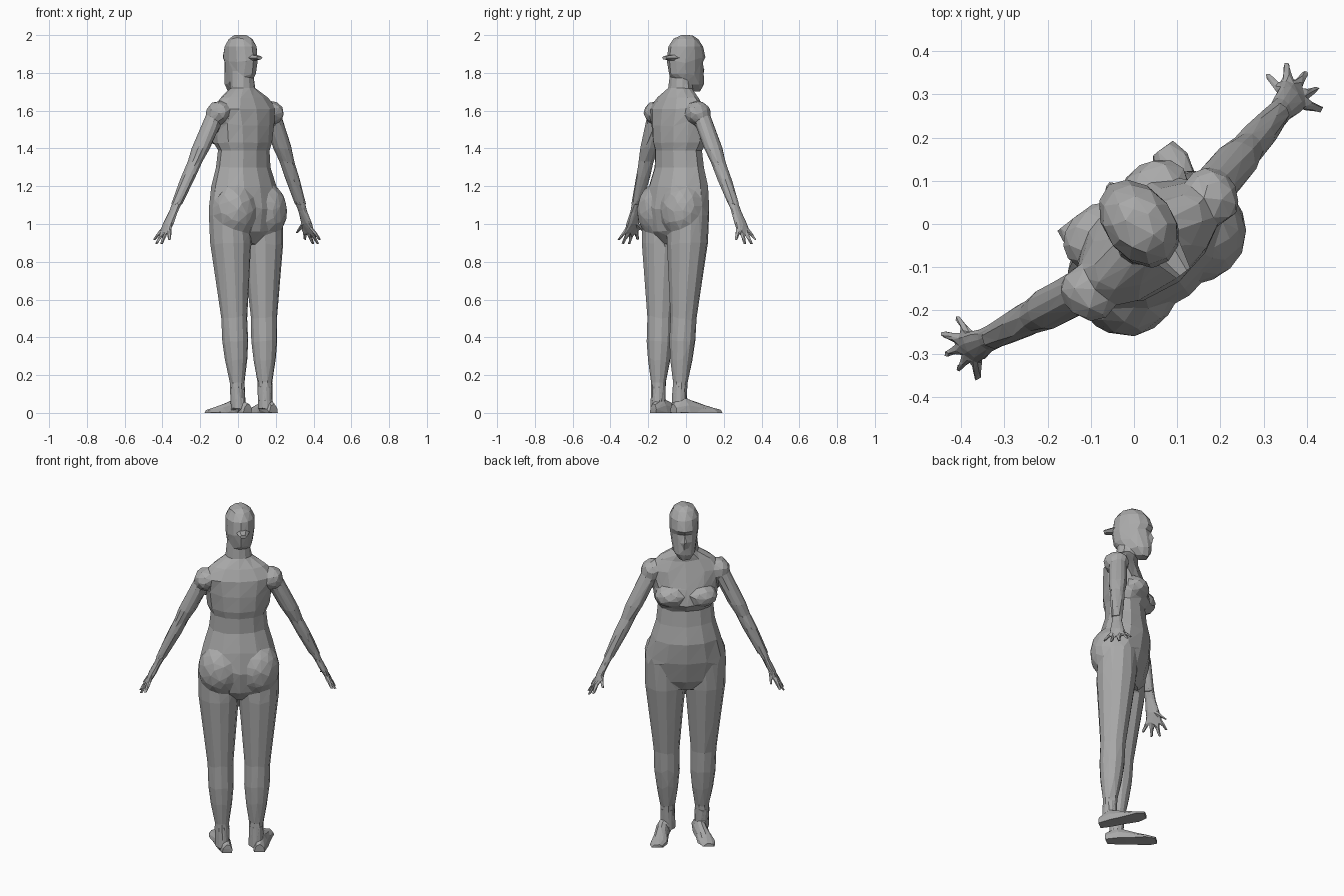
import bpy, bmesh, math
from mathutils import Vector, Matrix

default_cube = bpy.data.objects.get("Cube")
if default_cube:
    bpy.data.objects.remove(default_cube, do_unlink=True)

ACROSS, FORWARD, UP = Matrix.Identity(3)
TURN = math.radians(38)  # the figure stands turned, facing back left

grey = bpy.data.materials.new("plain grey")
grey.use_nodes = True
grey.diffuse_color = (0.4, 0.4, 0.4, 1)
shader = grey.node_tree.nodes["Principled BSDF"]
shader.inputs["Base Color"].default_value = grey.diffuse_color


def loft(bm, sections, u=ACROSS, v=FORWARD, sides=12):
    """Skin through ellipses, each a centre and its half widths on u and v."""
    rings = []
    for centre, half_u, half_v in sections:
        ring = []
        for step in range(sides):
            angle = math.tau * step / sides
            point = Vector(centre) + u * half_u * math.cos(angle) + v * half_v * math.sin(angle)
            point.z = max(point.z, 0)
            ring.append(bm.verts.new(point))
        rings.append(ring)
    for lower, upper in zip(rings, rings[1:]):
        for here in range(sides):
            there = here - 1
            bm.faces.new((lower[there], lower[here], upper[here], upper[there]))
    bm.faces.new(rings[0])
    bm.faces.new(rings[-1])


def column(bm, rows, shift=0):
    """Upright loft from rows of height, back edge, front edge and half width."""
    loft(bm, [((shift, (back + front) / 2, height), half_width, (front - back) / 2)
              for height, back, front, half_width in rows])


def ball(bm, centre, size):
    placement = Matrix.Translation(centre) @ Matrix.Diagonal((*size, 1))
    bmesh.ops.create_icosphere(bm, subdivisions=3, radius=1, matrix=placement)


def make_object(name, bm):
    bmesh.ops.recalc_face_normals(bm, faces=bm.faces)
    mesh = bpy.data.meshes.new(name)
    bm.to_mesh(mesh)
    bm.free()
    mesh.materials.append(grey)
    obj = bpy.data.objects.new(name, mesh)
    obj.rotation_euler.z = TURN
    bpy.context.collection.objects.link(obj)
    return obj


def add_torso(bm):
    column(bm, [
        (0.9, -0.14, 0.02, 0.08), (0.96, -0.19, 0.05, 0.19), (1.08, -0.21, 0.08, 0.22),
        (1.2, -0.19, 0.09, 0.19), (1.3, -0.16, 0.07, 0.16), (1.39, -0.16, 0.06, 0.15),
        (1.43, -0.17, 0.09, 0.17), (1.52, -0.17, 0.07, 0.18), (1.61, -0.16, 0.04, 0.2),
        (1.67, -0.13, 0.02, 0.15), (1.72, -0.1, 0.02, 0.07), (1.82, -0.09, 0.03, 0.06)])


def add_head(bm):
    column(bm, [
        (1.7, 0.03, 0.08, 0.03), (1.74, -0.04, 0.1, 0.06), (1.79, -0.11, 0.1, 0.07),
        (1.86, -0.12, 0.09, 0.08), (1.88, -0.12, 0.11, 0.08), (1.94, -0.11, 0.09, 0.08),
        (1.98, -0.08, 0.06, 0.06), (2, -0.05, 0.03, 0.03)], shift=0.01)
    nose_centre, nose_size = (0.01, 0.09, 1.81), (0.02, 0.02, 0.04)
    ball(bm, nose_centre, nose_size)


def add_curves(bm, side):
    """Bust, seat and shoulder of one side."""
    ball(bm, (side * 0.08, 0.03, 1.47), (0.09, 0.07, 0.06))
    ball(bm, (side * 0.1, -0.1, 1.07), (0.12, 0.12, 0.15))
    ball(bm, (side * 0.18, -0.06, 1.59), (0.06, 0.07, 0.06))


def on_leg(side, height):
    """The leg leans gently outward and forward as it rises."""
    return side * (0.09 + height / 50), height / 20 - 0.12, height


def add_leg(bm, side):
    girths = [(0.06, 0.04), (0.16, 0.04), (0.28, 0.06), (0.38, 0.07), (0.5, 0.07),
              (0.7, 0.09), (0.9, 0.11), (1.05, 0.11), (1.2, 0.07)]
    loft(bm, [(on_leg(side, height), radius, radius) for height, radius in girths])


def add_foot(bm, side):
    """Ankle, then the foot from heel to toe, splayed outward."""
    loft(bm, [(on_leg(side, height), 0.04, 0.04) for height in (0.02, 0.14)])
    outline = [(-0.17, 0.03, 0.05), (-0.1, 0.04, 0.08), (-0.04, 0.04, 0.06),
               (0.05, 0.05, 0.03), (0.1, 0.03, 0.02)]
    loft(bm, [((side * (0.12 + along / 5) + 0.02, along, 0), half_width, height)
              for along, half_width, height in outline], ACROSS, UP)


def on_arm(side, height):
    """The arm drops on a straight slope away from the shoulder."""
    drop = 1.6 - height
    return Vector((side * (0.18 + drop / 2.1), drop / 11 - 0.05, height))


def add_arm(bm, side):
    girths = [(1.62, 0.05), (1.4, 0.05), (1.33, 0.04), (1.25, 0.04), (1.1, 0.03)]
    loft(bm, [(on_arm(side, height), radius, radius) for height, radius in girths])


def add_hand(bm, side):
    """Wrist and palm, four fanned fingers and a thumb pointing forward."""
    palm = [(1.15, 0.03, 0.03), (1.07, 0.02, 0.03), (1, 0.02, 0.04), (0.95, 0.01, 0.04)]
    loft(bm, [(on_arm(side, height), across, deep) for height, across, deep in palm])
    knuckles, wrist = on_arm(side, 0.97), on_arm(side, 1.02)
    digits = [(wrist, wrist + Vector((0, 0.08, -0.07)))]
    for finger in range(4):
        fan = finger - 1.5
        root = knuckles + FORWARD * fan * 0.02
        reach = 0.05 - fan * fan / 100
        digits.append((root, root + Vector((side * reach, fan * 0.025, -reach - 0.03))))
    for root, tip in digits:
        loft(bm, [(root, 0.014, 0.014), (tip, 0.008, 0.008)])


def evaluated(obj):
    return obj.evaluated_get(bpy.context.evaluated_depsgraph_get())


def fuse_and_facet(obj, softness, triangles):
    """Fuse the parts into one skin, then reduce it to coarse flat facets."""
    fuse = obj.modifiers.new("fuse", "REMESH")
    fuse.mode = "VOXEL"
    fuse.voxel_size = 0.006
    soften = obj.modifiers.new("soften", "SMOOTH")
    soften.iterations = softness
    quads = len(evaluated(obj).data.polygons)
    facet = obj.modifiers.new("facet", "DECIMATE")
    facet.ratio = triangles / (2 * quads)
    skin = bpy.data.meshes.new_from_object(evaluated(obj))
    obj.modifiers.clear()
    obj.data = skin
    skin.materials.clear()
    skin.materials.append(grey)
    skin.shade_flat()


# Body with head and limbs, then the finer hands and feet
body, hands, feet = bmesh.new(), bmesh.new(), bmesh.new()
add_torso(body)
add_head(body)
for side in (-1, 1):
    add_curves(body, side)
    add_leg(body, side)
    add_arm(body, side)
    add_hand(hands, side)
    add_foot(feet, side)
fuse_and_facet(make_object("body", body), softness=14, triangles=1200)
fuse_and_facet(make_object("hands", hands), softness=2, triangles=500)
fuse_and_facet(make_object("feet", feet), softness=2, triangles=240)

# Short tail of hair at the back of the head
tail = bmesh.new()
loft(tail, [((0.02, -0.09, 1.88), 0.04, 0.02), ((0.02, -0.16, 1.88), 0.02, 0.01)],
     ACROSS, UP, sides=6)
make_object("hair_tail", tail)
